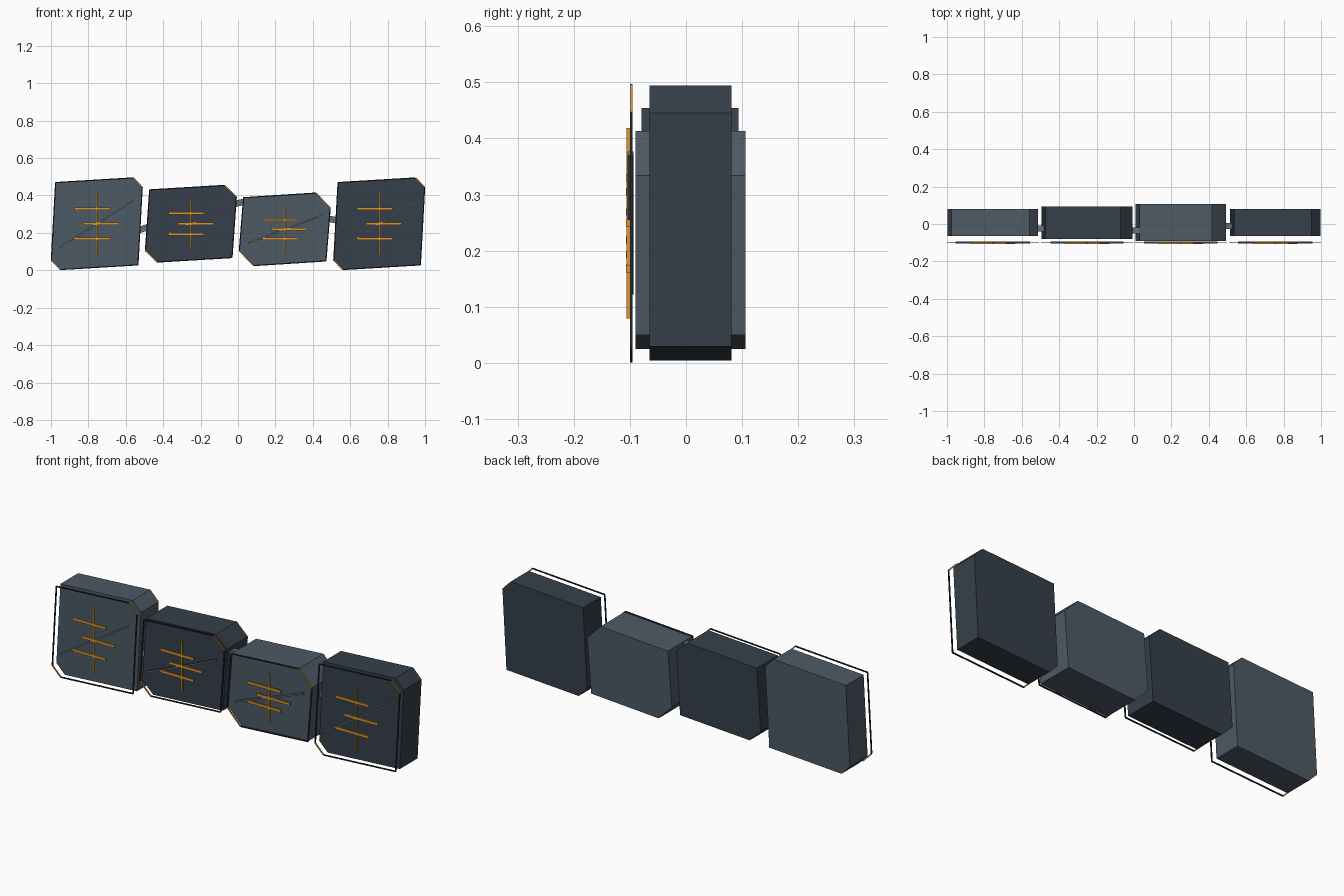
import bpy, bmesh, math

if "Cube" in bpy.data.objects:
    bpy.data.objects.remove(bpy.data.objects["Cube"])


def material(name, rgb):
    m = bpy.data.materials.new(name)
    m.diffuse_color = (*rgb, 1)
    m.use_nodes = True
    m.node_tree.nodes["Principled BSDF"].inputs["Base Color"].default_value = m.diffuse_color
    return m


SLATE = material("slate", (0.075, 0.102, 0.130))
DARK = material("dark_slate", (0.036, 0.050, 0.068))
TRIM = material("trim_dark", (0.018, 0.022, 0.028))
STEEL = material("steel", (0.13, 0.16, 0.19))
AMBER = material("amber", (0.72, 0.30, 0.03))


def prism(name, outline, y0, y1, mat):
    """Extrude an (x, z) outline from y0 to y1."""
    bm = bmesh.new()
    face = bm.faces.new([bm.verts.new((x, y0, z)) for x, z in outline])
    ext = bmesh.ops.extrude_face_region(bm, geom=[face])
    verts = [v for v in ext["geom"] if isinstance(v, bmesh.types.BMVert)]
    bmesh.ops.translate(bm, verts=verts, vec=(0, y1 - y0, 0))
    bmesh.ops.recalc_face_normals(bm, faces=bm.faces)
    me = bpy.data.meshes.new(name)
    bm.to_mesh(me)
    bm.free()
    me.materials.append(mat)
    ob = bpy.data.objects.new(name, me)
    bpy.context.collection.objects.link(ob)
    return ob


def bar(name, a, b, width, y0, y1, mat):
    """Straight rectangular bar between two (x, z) points."""
    dx, dz = b[0] - a[0], b[1] - a[1]
    k = width / 2 / math.hypot(dx, dz)
    nx, nz = -dz * k, dx * k
    prism(name, [(a[0] + nx, a[1] + nz), (b[0] + nx, b[1] + nz),
                 (b[0] - nx, b[1] - nz), (a[0] - nx, a[1] - nz)], y0, y1, mat)


# centre, half outline (mirrored through the centre), depth range,
# glyph half height, rung spacing, diagonal end, colour
BIG = [(-0.22, 0.22), (0.195, 0.245), (0.243, 0.196)]
PANELS = [
    ((-0.755, 0.249), BIG, (-0.065, 0.081), 0.170, 0.081, (0.197, 0.124), SLATE),
    ((-0.252, 0.249), [(-0.22, 0.181), (0.180, 0.205), (0.243, 0.144)],
     (-0.079, 0.094), 0.130, 0.056, (0.194, 0.082), DARK),
    ((0.250, 0.219), [(-0.22, 0.169), (0.167, 0.194), (0.243, 0.115)],
     (-0.090, 0.106), 0.124, 0.050, (0.196, 0.073), SLATE),
    ((0.755, 0.249), BIG, (-0.065, 0.081), 0.170, 0.081, (0.197, 0.124), DARK),
]

for i, ((cx, cz), half, (y0, y1), gh, step, diag, mat) in enumerate(PANELS, 1):
    outline = [(cx + s * x, cz + s * z) for s in (1, -1) for x, z in half]
    prism(f"panel_{i}", outline, y0, y1, mat)

    # thin floating outline, amber on the two clipped corners
    for j in range(6):
        bar(f"outline_{i}_{j}", outline[j], outline[(j + 1) % 6], 0.006,
            -0.100, -0.095, AMBER if j % 3 == 1 else TRIM)

    # amber emblem: one upright and three staggered rungs
    bar(f"emblem_upright_{i}", (cx, cz - gh), (cx, cz + gh), 0.008,
        -0.106, -0.099, AMBER)
    for k in (-1, 0, 1):
        mx, z = cx + (0.025 if k == 0 else -0.025), cz + k * step
        bar(f"emblem_rung_{i}_{k + 2}", (mx - 0.095, z), (mx + 0.095, z),
            0.013, -0.107, -0.099, AMBER)

    # diagonal strut
    bar(f"diagonal_strut_{i}", (cx - diag[0], cz - diag[1]),
        (cx + diag[0], cz + diag[1]), 0.008, -0.104, -0.094, STEEL)

# connectors between neighbouring panels
for i, (x, y, z, slope) in enumerate([(-0.508, -0.025, 0.222, 0.35),
                                      (0.006, -0.036, 0.360, 0.25),
                                      (0.503, -0.010, 0.272, -0.20)], 1):
    bar(f"connector_{i}", (x - 0.045, z - 0.045 * slope),
        (x + 0.045, z + 0.045 * slope), 0.034, y - 0.016, y + 0.016, STEEL)
